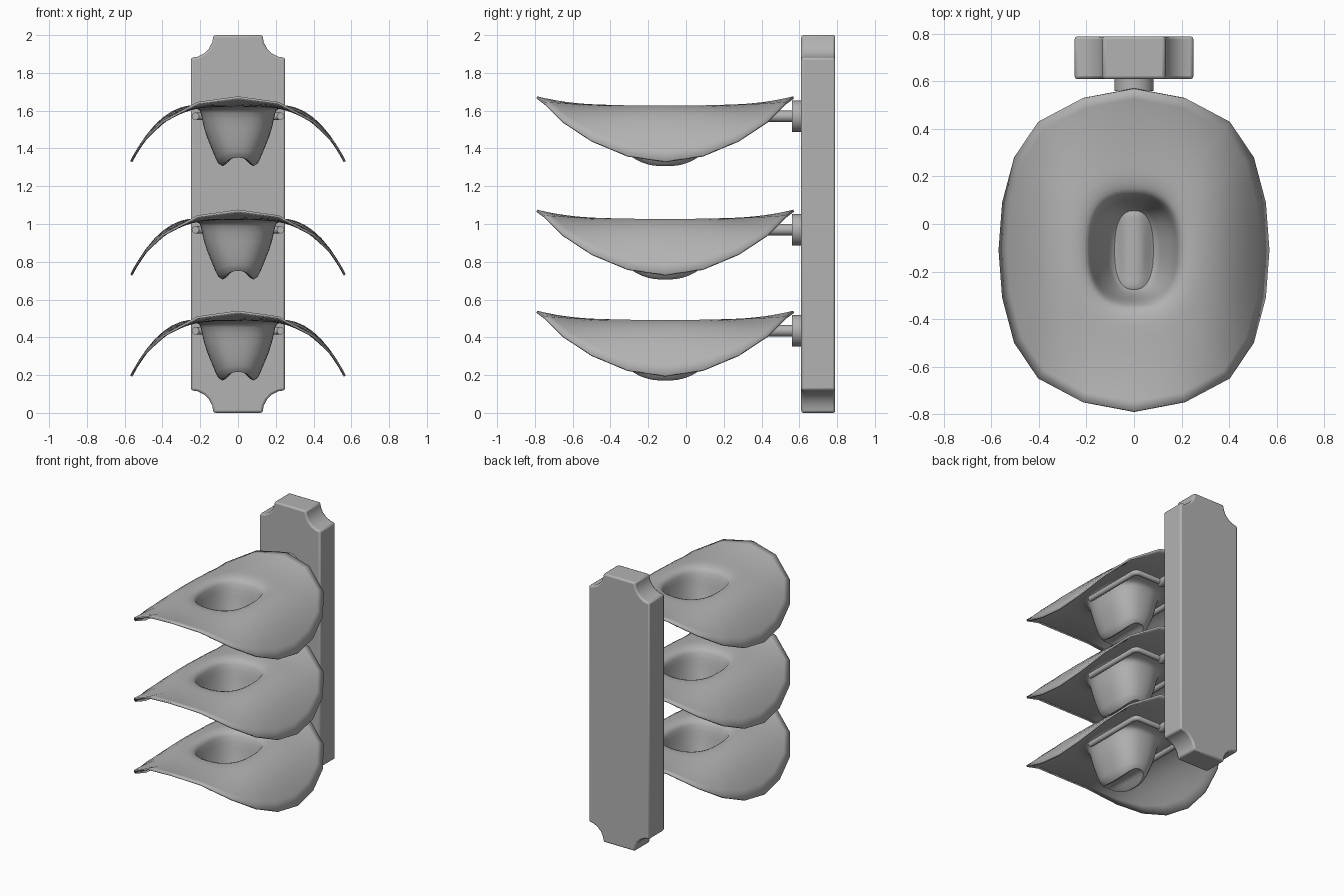
import bpy, bmesh, math
from mathutils import Vector

if "Cube" in bpy.data.objects:
    bpy.data.objects.remove(bpy.data.objects["Cube"], do_unlink=True)

grey = bpy.data.materials.new("plain grey")
grey.use_nodes = True
COLOUR = (0.45, 0.45, 0.45, 1)
grey.diffuse_color = COLOUR
grey.node_tree.nodes["Principled BSDF"].inputs["Base Color"].default_value = COLOUR

PLATE_FRONT, PLATE_BACK = 0.61, 0.79
HAT_Y = -0.11
PEG_Z = 1.57
DROPS = (0, 0.6, 1.135)


def add_object(name, bm):
    bmesh.ops.recalc_face_normals(bm, faces=bm.faces)
    mesh = bpy.data.meshes.new(name)
    bm.to_mesh(mesh)
    bm.free()
    mesh.materials.append(grey)
    obj = bpy.data.objects.new(name, mesh)
    bpy.context.collection.objects.link(obj)
    return obj


def smooth(obj, angle):
    bpy.ops.object.select_all(action="DESELECT")
    obj.select_set(True)
    bpy.context.view_layer.objects.active = obj
    bpy.ops.object.shade_smooth_by_angle(angle=math.radians(angle))


# Back plate: rectangle with scooped corners, extruded and bevelled
def build_plate():
    bm = bmesh.new()
    half, scoop, steps = 0.25, 0.12, 5
    corners = ((half, 2, 180), (-half, 2, 270), (-half, 0, 0), (half, 0, 90))
    outline = []
    for cx, cz, start in corners:
        for i in range(steps + 1):
            a = math.radians(start + 90 - 90 * i / steps)
            outline.append((cx + scoop * math.cos(a), PLATE_FRONT, cz + scoop * math.sin(a)))
    face = bm.faces.new([bm.verts.new(p) for p in outline])
    new = bmesh.ops.extrude_face_region(bm, geom=[face])["geom"]
    bmesh.ops.translate(bm, vec=(0, PLATE_BACK - PLATE_FRONT, 0),
                        verts=[v for v in new if isinstance(v, bmesh.types.BMVert)])
    plate = add_object("back_plate", bm)
    bevel = plate.modifiers.new("soft edges", "BEVEL")
    bevel.width, bevel.segments = 0.012, 2
    bevel.limit_method, bevel.angle_limit = "ANGLE", math.radians(40)
    smooth(plate, 30)


# Hat: rings of points from the brim edge, down the crown and into its dent
EDGE = [(0.565, 0, 1.33), (0.55, 0.2, 1.36), (0.5, 0.39, 1.44),
        (0.4, 0.54, 1.54), (0.215, 0.64, 1.64), (0, 0.68, 1.67)]
BRIM_STEPS = (1, 0.9, 0.78, 0.65, 0.52, 0.4, 0.28, 0.17, 0.08, 0.03, 0)
# half width, half length, height, rise towards the ends
CROWN = [(0.192, 0.238, 1.59, 0), (0.184, 0.225, 1.555, 0), (0.174, 0.215, 1.51, 0),
         (0.158, 0.205, 1.46, 0), (0.138, 0.195, 1.41, 0.01), (0.115, 0.185, 1.355, 0.03),
         (0.1, 0.177, 1.325, 0.045), (0.082, 0.168, 1.312, 0.045), (0.065, 0.155, 1.322, 0.04),
         (0.045, 0.135, 1.345, 0.015), (0.02, 0.09, 1.36, 0)]
SEGMENTS = 40


def edge_point(i):
    quarter = SEGMENTS // 4
    q, r = divmod(i, quarter)
    k = r if q % 2 == 0 else quarter - r
    a, b = Vector(EDGE[k // 2]), Vector(EDGE[(k + 1) // 2])
    p = (a + b) / 2
    return Vector((p.x * (1 if q in (0, 3) else -1), p.y * (1 if q < 2 else -1), p.z))


def oval(i, rx, ry, power=0.8):
    a = math.tau * i / SEGMENTS
    c, s = math.cos(a), math.sin(a)
    return (math.copysign(abs(c) ** power, c) * rx, math.copysign(abs(s) ** power, s) * ry, s * s)


def build_hat(name, drop):
    bm = bmesh.new()
    rings = []
    for t in BRIM_STEPS:
        ring = []
        for i in range(SEGMENTS):
            e = edge_point(i)
            hx, hy, _ = oval(i, 0.2, 0.25)
            lip = 0.018 * max(0, 1 - t / 0.15) ** 2
            z = 1.625 + (e.z - 1.625) * t ** 2.4 - lip
            ring.append(bm.verts.new((hx + (e.x - hx) * t, HAT_Y + hy + (e.y - hy) * t, z - drop)))
        rings.append(ring)
    for rx, ry, z, rise in CROWN:
        ring = []
        for i in range(SEGMENTS):
            x, y, end = oval(i, rx, ry)
            ring.append(bm.verts.new((x, HAT_Y + y, z + rise * end - drop)))
        rings.append(ring)
    for outer, inner in zip(rings, rings[1:]):
        for i in range(SEGMENTS):
            j = (i + 1) % SEGMENTS
            bm.faces.new((outer[i], outer[j], inner[j], inner[i]))
    bm.faces.new(rings[-1])
    hat = add_object(name, bm)
    shell = hat.modifiers.new("thickness", "SOLIDIFY")
    shell.thickness, shell.offset = 0.012, 0
    smooth(hat, 50)


# Holder: round mount and stem on the plate, with a fork under the brim
def build_rod(name, radius, y0, y1, z):
    bm = bmesh.new()
    bmesh.ops.create_cone(bm, cap_ends=True, segments=32, radius1=radius, radius2=radius, depth=y1 - y0)
    for v in bm.verts:
        v.co = Vector((v.co.x, v.co.z + (y0 + y1) / 2, v.co.y + z))
    smooth(add_object(name, bm), 40)


def build_fork(name, z):
    curve = bpy.data.curves.new(name, "CURVE")
    curve.dimensions = "3D"
    curve.bevel_depth, curve.bevel_resolution = 0.02, 3
    curve.use_fill_caps = True
    half = ((0.225, -0.19), (0.225, 0.265), (0.218, 0.283), (0.2, 0.29))
    path = list(half) + [(-x, y) for x, y in reversed(half)]
    spline = curve.splines.new("POLY")
    spline.points.add(len(path) - 1)
    for point, (x, y) in zip(spline.points, path):
        point.co = (x, y, z, 1)
    curve.materials.append(grey)
    bpy.context.collection.objects.link(bpy.data.objects.new(name, curve))


build_plate()
for level, drop in zip(("top", "middle", "bottom"), DROPS):
    z = PEG_Z - drop
    build_hat(level + "_hat", drop)
    build_rod(level + "_mount", 0.083, 0.56, PLATE_FRONT + 0.005, z)
    build_rod(level + "_stem", 0.03, 0.28, 0.57, z)
    build_fork(level + "_fork", z)
